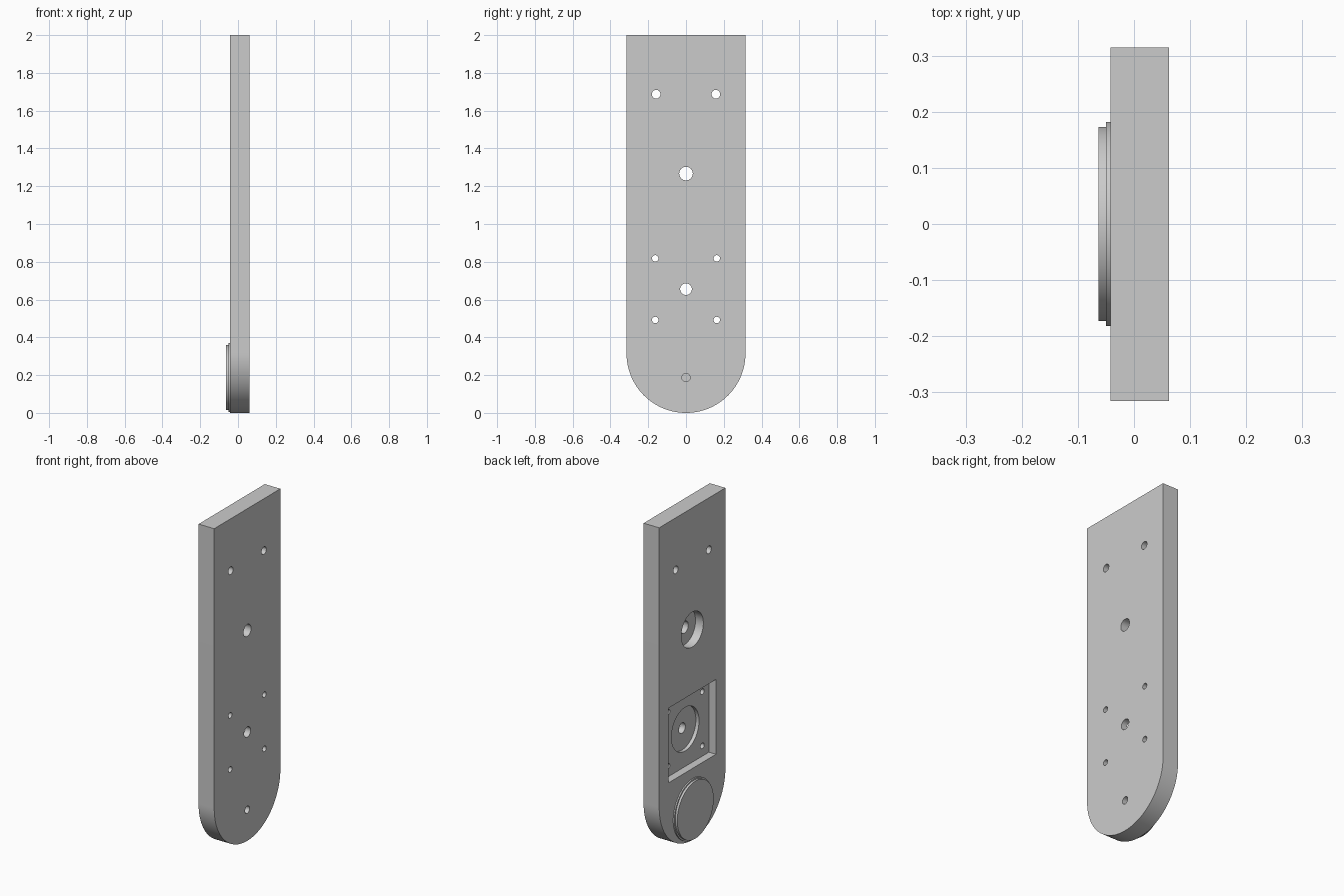
import bpy, bmesh, math
from mathutils import Matrix

if "Cube" in bpy.data.objects:
    bpy.data.objects.remove(bpy.data.objects["Cube"])

BACK, FACE = -0.042, 0.062      # plate faces along x
HALF = 0.315                    # half width and end radius
OUT = 0.05                      # cutter overshoot

grey = bpy.data.materials.new("plain_grey")
grey.use_nodes = True
grey.diffuse_color = (0.6, 0.6, 0.6, 1)
grey.node_tree.nodes["Principled BSDF"].inputs["Base Color"].default_value = (0.6, 0.6, 0.6, 1)


def make_object(name, bm):
    bmesh.ops.recalc_face_normals(bm, faces=bm.faces)
    mesh = bpy.data.meshes.new(name)
    bm.to_mesh(mesh)
    bm.free()
    mesh.materials.append(grey)
    obj = bpy.data.objects.new(name, mesh)
    bpy.context.collection.objects.link(obj)
    return obj


def cylinder(name, y, z, r, x0, x1, sides=64):
    bm = bmesh.new()
    place = Matrix.Translation(((x0 + x1) / 2, y, z)) @ Matrix.Rotation(math.pi / 2, 4, 'Y')
    bmesh.ops.create_cone(bm, cap_ends=True, segments=sides, radius1=r, radius2=r,
                          depth=x1 - x0, matrix=place)
    return make_object(name, bm)


def box(name, z, half, x0, x1):
    bm = bmesh.new()
    place = Matrix.Translation(((x0 + x1) / 2, 0, z)) @ Matrix.Diagonal((x1 - x0, 2 * half, 2 * half, 1))
    bmesh.ops.create_cube(bm, size=1, matrix=place)
    return make_object(name, bm)


def activate(obj):
    bpy.ops.object.select_all(action='DESELECT')
    obj.select_set(True)
    bpy.context.view_layer.objects.active = obj


def cut(target, cutter):
    cutter.hide_render = True
    mod = target.modifiers.new("cut", 'BOOLEAN')
    mod.operation, mod.solver, mod.object = 'DIFFERENCE', 'EXACT', cutter
    activate(target)
    bpy.ops.object.modifier_apply(modifier=mod.name)
    bpy.data.objects.remove(cutter)


# Plate: square top, half-round bottom
bm = bmesh.new()
outline = [(HALF, 2), (-HALF, 2)]
steps = 64
for i in range(steps + 1):
    a = math.pi + math.pi * i / steps
    outline.append((HALF * math.cos(a), HALF + HALF * math.sin(a)))
face = bm.faces.new([bm.verts.new((BACK, y, z)) for y, z in outline])
side = bmesh.ops.extrude_face_region(bm, geom=[face])
verts = [v for v in side["geom"] if isinstance(v, bmesh.types.BMVert)]
bmesh.ops.translate(bm, verts=verts, vec=(FACE - BACK, 0, 0))
plate = make_object("plate", bm)

# Recesses in the back face
cut(plate, box("square_pocket", 0.655, 0.225, BACK - OUT, BACK + 0.047))
cut(plate, cylinder("pocket_counterbore", 0, 0.655, 0.131, BACK - OUT, BACK + 0.068))
cut(plate, cylinder("upper_counterbore", 0, 1.267, 0.105, BACK - OUT, BACK + 0.052))

# Holes: y, z, radius
holes = [(0, 1.267, 0.036), (0, 0.655, 0.031), (0, 0.187, 0.022)]
for s in (-1, 1):
    holes += [(s * 0.158, 1.687, 0.023), (s * 0.163, 0.818, 0.017), (s * 0.163, 0.492, 0.017)]
for y, z, r in holes:
    cut(plate, cylinder("hole", y, z, r, BACK - OUT, FACE + OUT, 32))

# Stepped round boss on the back, closing the lowest hole
flange = cylinder("boss_flange", 0, 0.187, 0.182, BACK - 0.008, BACK, 96)
cap = cylinder("boss_cap", 0, 0.187, 0.173, BACK - 0.021, BACK - 0.008, 96)

for obj in (plate, flange, cap):
    activate(obj)
    bpy.ops.object.shade_smooth_by_angle(angle=math.radians(30))
